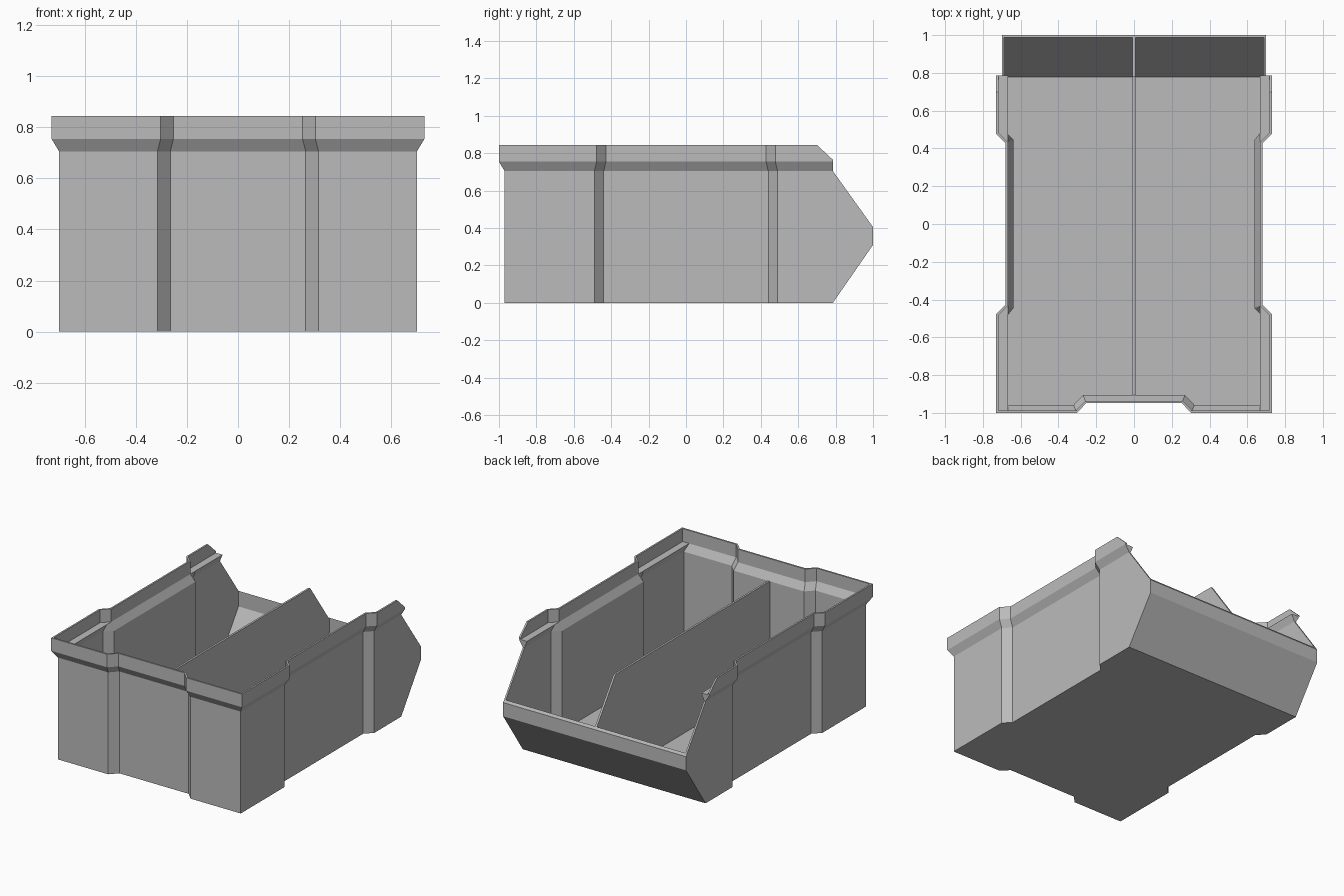
import bpy, bmesh

cube = bpy.data.objects.get("Cube")
if cube:
    bpy.data.objects.remove(cube, do_unlink=True)

WALL = 0.012     # wall thickness
FLARE = 0.03     # how far the rim stands out
Z_WALL, Z_RIM, Z_TOP = 0.705, 0.755, 0.845

grey = bpy.data.materials.new("grey plastic")
grey.use_nodes = True
colour = (0.5, 0.5, 0.5, 1)
grey.diffuse_color = colour
grey.node_tree.nodes["Principled BSDF"].inputs["Base Color"].default_value = colour


def plan(d, z, limit=9):
    """Notched outline grown by d; limit clamps the half width."""
    k = 0.414 * d
    half = [(0.265 - k, -0.918 - d), (0.315 - k, -0.97 - d), (0.70 + d, -0.97 - d),
            (0.70 + d, -0.49 + k), (0.65 + d, -0.44 + k),
            (0.65 + d, 0.44 - k), (0.70 + d, 0.49 - k), (0.70 + d, 1.2)]
    half = [(min(x, limit), y, z) for x, y in half]
    return half + [(-x, y, z) for x, y, z in reversed(half)]


def loft(name, rings):
    """Closed solid through a stack of matching outlines."""
    bm = bmesh.new()
    loops = [[bm.verts.new(p) for p in ring] for ring in rings]
    n = len(loops[0])
    for low, high in zip(loops, loops[1:]):
        for i in range(n):
            j = (i + 1) % n
            bm.faces.new((low[i], low[j], high[j], high[i]))
    bm.faces.new(loops[0][::-1])
    bm.faces.new(loops[-1])
    bmesh.ops.remove_doubles(bm, verts=bm.verts, dist=1e-5)
    bmesh.ops.recalc_face_normals(bm, faces=bm.faces)
    mesh = bpy.data.meshes.new(name)
    bm.to_mesh(mesh)
    bm.free()
    mesh.materials.append(grey)
    obj = bpy.data.objects.new(name, mesh)
    bpy.context.collection.objects.link(obj)
    return obj


def side_slab(name, profile, half_width):
    """Side profile in y and z, extruded across x."""
    return loft(name, [[(x, y, z) for y, z in profile] for x in (-half_width, half_width)])


def combine(target, tool, operation):
    mod = target.modifiers.new("cut", 'BOOLEAN')
    mod.operation, mod.solver, mod.object = operation, 'EXACT', tool
    bpy.context.view_layer.objects.active = target
    bpy.ops.object.modifier_apply(modifier=mod.name)
    bpy.data.objects.remove(tool, do_unlink=True)


# Outer body with flared rim, trimmed to the sloping open end
bin_body = loft("bin_body", [plan(0, 0), plan(0, Z_WALL), plan(FLARE, Z_RIM), plan(FLARE, Z_TOP)])
combine(bin_body, side_slab("end_trim", [
    (-1.2, -0.1), (0.716, -0.1), (1, 0.31), (1, 0.405), (0.785, Z_WALL),
    (0.785, 0.765), (0.535, 1), (-1.2, 1)], 1), 'INTERSECT')

# Cavity with a flat stacking ledge inside the wide parts of the rim
inner = FLARE - WALL
cavity = loft("cavity", [plan(-WALL, WALL), plan(-WALL, Z_WALL), plan(inner, Z_RIM, 0.65 + inner),
                         plan(inner, Z_RIM), plan(inner, 0.95)])
combine(cavity, side_slab("cavity_trim", [
    (-1.2, -0.1), (0.701, -0.1), (1 - WALL, 0.314), (1 - WALL, 1.1), (-1.2, 1.1)], 1), 'INTERSECT')
combine(bin_body, cavity, 'DIFFERENCE')

# Lengthwise divider
side_slab("divider", [(-0.912, 0.006), (0.78, 0.006), (0.992, 0.312), (0.994, 0.405),
                      (0.78, Z_WALL), (-0.912, Z_WALL)], 0.007)
